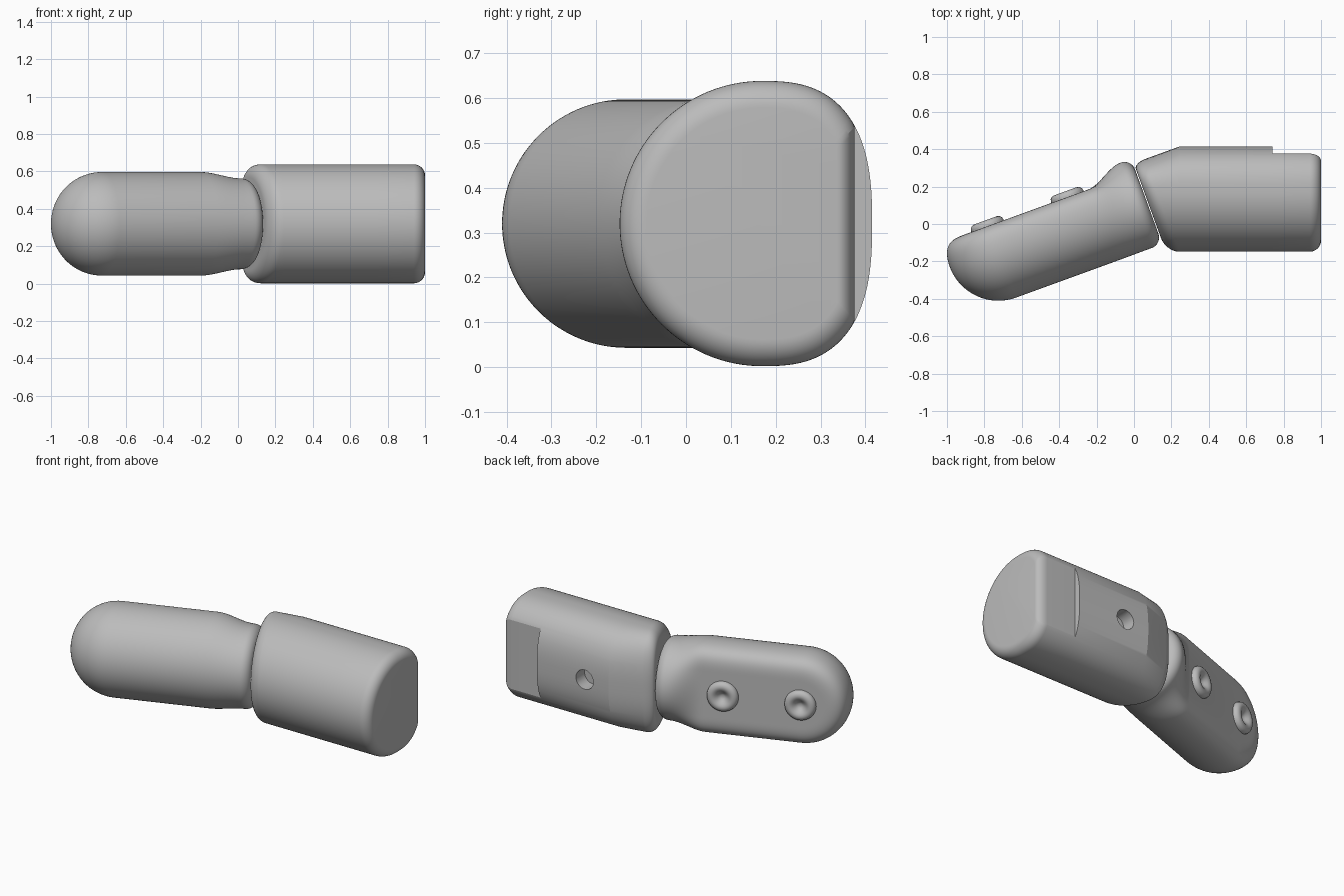
import bpy, bmesh, math
from math import sin, cos, pi

cube = bpy.data.objects.get("Cube")
if cube:
    bpy.data.objects.remove(cube, do_unlink=True)

grey = bpy.data.materials.new("light_grey")
grey.use_nodes = True
grey.diffuse_color = (0.5, 0.5, 0.5, 1)
grey.node_tree.nodes["Principled BSDF"].inputs["Base Color"].default_value = (0.5, 0.5, 0.5, 1)

SEG = 128
MID_Z = 0.32
TILT = math.radians(20)
SLOPE = math.tan(TILT)
ANGLES = [2 * pi * i / SEG for i in range(SEG)]


def loft(name, rings):
    """Skin a list of closed rings and cap both ends."""
    bm = bmesh.new()
    loops = [[bm.verts.new(p) for p in ring] for ring in rings]
    for a, b in zip(loops, loops[1:]):
        for i in range(len(a)):
            j = (i + 1) % len(a)
            bm.faces.new((a[i], a[j], b[j], b[i]))
    bm.faces.new(loops[0])
    bm.faces.new(loops[-1])
    bmesh.ops.remove_doubles(bm, verts=bm.verts, dist=0.0001)
    bmesh.ops.recalc_face_normals(bm, faces=bm.faces)
    mesh = bpy.data.meshes.new(name)
    bm.to_mesh(mesh)
    bm.free()
    mesh.materials.append(grey)
    obj = bpy.data.objects.new(name, mesh)
    bpy.context.collection.objects.link(obj)
    return obj


def smooth(obj, degrees):
    bpy.ops.object.select_all(action='DESELECT')
    obj.select_set(True)
    bpy.context.view_layer.objects.active = obj
    bpy.ops.object.shade_smooth_by_angle(angle=math.radians(degrees))


def fillet(radius, steps=10):
    """Pairs of (distance from the end, inset) from the side wall to the end."""
    for k in range(steps + 1):
        a = pi / 2 * k / steps
        yield radius * (1 - sin(a)), radius * (1 - cos(a))


# ---- Base segment: round front, fuller back, one slanted end ----
RAD, BACK, MID_Y, BEND = 0.318, 0.245, 0.17, 0.245


def base_section(inset=0.0, limit=1.0):
    scale = 1 - inset / RAD
    points = []
    for a in ANGLES:
        c, s = cos(a), sin(a)
        if c > 0:
            p = 2 / 2.65
            y, z = BACK * c ** p, RAD * math.copysign(abs(s) ** p, s)
        else:
            y, z = RAD * c, RAD * s
        y = min(y, limit - MID_Y)
        points.append((MID_Y + y * scale, MID_Z + z * scale))
    return points


def slanted_ring(offset, inset):
    ring = []
    for y, z in base_section(inset):
        weight = max(0, (y - MID_Y) / BACK)
        bent = y
        for _ in range(6):
            x = 0.117 + offset - SLOPE * bent
            bent = y - weight * SLOPE * max(0, BEND - x)
        ring.append((x, bent, z))
    return ring


def straight_ring(x, inset=0.0, limit=1.0):
    return [(x, y, z) for y, z in base_section(inset, limit)]


STEP_X, STEP_Y = 0.74, 0.376
rings = [slanted_ring(*f) for f in fillet(0.07)][::-1]
rings += [straight_ring(BEND), straight_ring(STEP_X), straight_ring(STEP_X, 0, STEP_Y)]
rings += [straight_ring(1 - d, inset, STEP_Y) for d, inset in fillet(0.06)]
base = loft("base_segment", rings)

# Blind hole in the back of the base segment
cutter = loft("hole_cutter", [[(0.41 + 0.06 * cos(a), y, MID_Z + 0.06 * sin(a))
                               for a in ANGLES[::4]] for y in (0.33, 0.5)])
cutter.hide_render = True
mod = base.modifiers.new("hole", 'BOOLEAN')
mod.operation = 'DIFFERENCE'
mod.solver = 'EXACT'
mod.object = cutter
bpy.context.view_layer.objects.active = base
bpy.ops.object.modifier_apply(modifier="hole")
bpy.data.objects.remove(cutter, do_unlink=True)
smooth(base, 18)


# ---- Tip segment: domed, flattened at the back, with a round neck ----
def place(u, v, z):
    """Frame turned with the tip segment: u along it, v towards its back."""
    return (u * cos(TILT) - v * sin(TILT), u * sin(TILT) + v * cos(TILT), MID_Z + z)


TIP_R, TIP_V, FLAT, SOFT = 0.277, 0.123, 0.134, 0.1
NECK_R, NECK_V = 0.243, 0.09
DOME_U, BODY_U, NECK_U, END_U = -0.727, -0.17, 0.045, 0.105


def flatten(v):
    h = max(SOFT - abs(v - FLAT), 0) / SOFT
    return min(v, FLAT) - h * h * SOFT / 4


def tip_ring(u, radius, blend=0.0, inset=0.0):
    ring = []
    neck = NECK_R - inset
    for a in ANGLES:
        v = TIP_V + flatten(radius * cos(a))
        v += blend * (NECK_V + neck * cos(a) - v)
        z = (radius + blend * (neck - radius)) * sin(a)
        ring.append(place(u, v, z))
    return ring


rings = []
for k in range(33):
    a = pi / 2 * max(k, 0.1) / 32
    rings.append(tip_ring(DOME_U - TIP_R * cos(a), TIP_R * sin(a)))
for k in range(13):
    t = k / 12
    rings.append(tip_ring(BODY_U + (NECK_U - BODY_U) * t, TIP_R, t * t * (3 - 2 * t)))
rings += [tip_ring(END_U - d, TIP_R, 1, inset) for d, inset in fillet(0.06)]
smooth(loft("tip_segment", rings), 25)

# ---- Two dimpled buttons on the flat back of the tip ----
PROFILE = [(0.092, -0.02), (0.092, 0.008), (0.088, 0.02), (0.078, 0.029), (0.065, 0.033),
           (0.052, 0.031), (0.04, 0.024), (0.028, 0.014), (0.018, 0.006), (0.008, 0.002)]
for name, u in (("outer_button", -0.74), ("inner_button", -0.285)):
    rings = [[place(u + r * cos(a), TIP_V + FLAT + h, r * sin(a)) for a in ANGLES[::2]]
             for r, h in PROFILE]
    smooth(loft(name, rings), 40)
